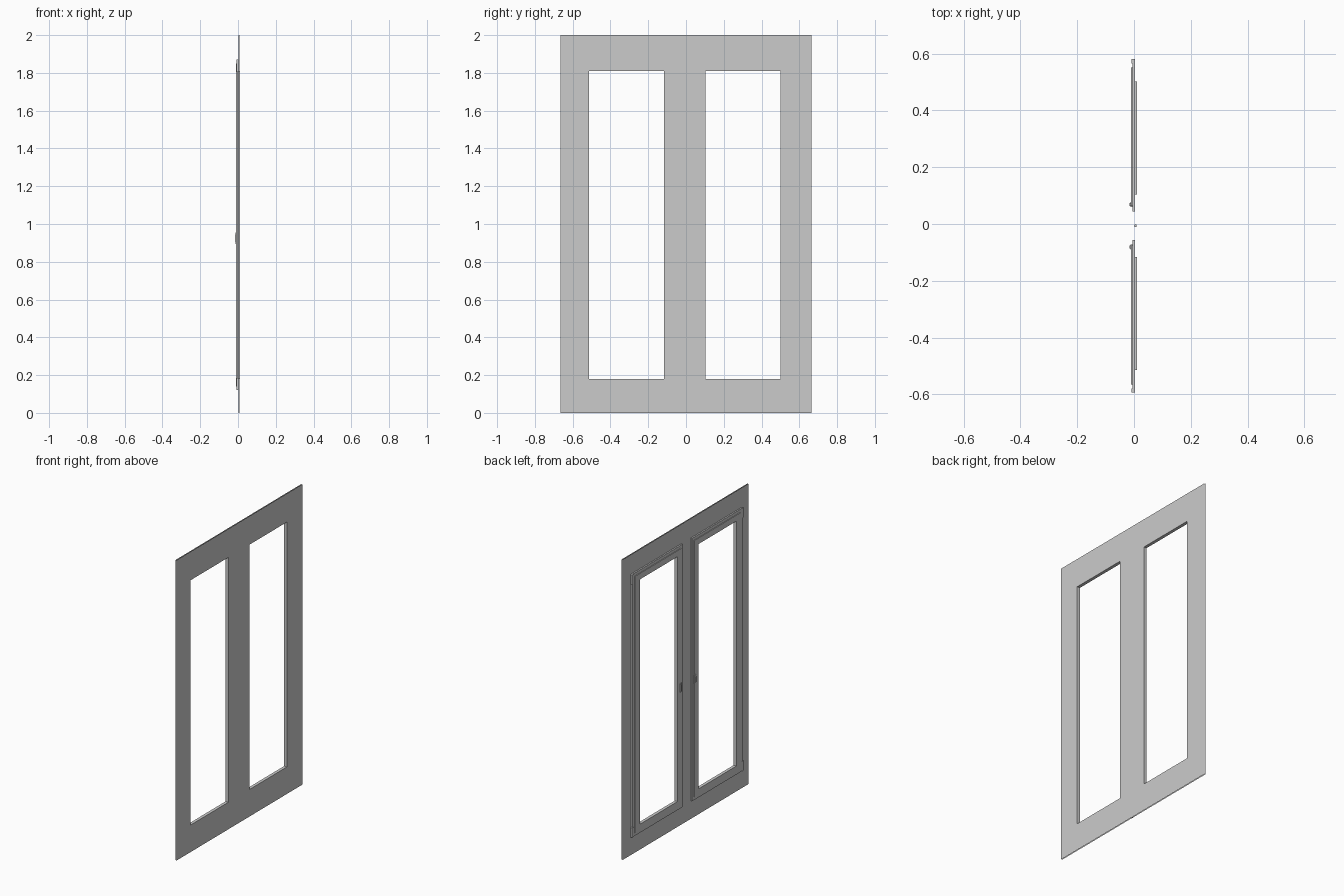
import bpy, bmesh

cube = bpy.data.objects.get("Cube")
if cube:
    bpy.data.objects.remove(cube, do_unlink=True)

# Single plain grey paint
grey = bpy.data.materials.new("plain_grey")
grey.use_nodes = True
COLOUR = (0.6, 0.6, 0.6, 1.0)
grey.diffuse_color = COLOUR
grey.node_tree.nodes["Principled BSDF"].inputs["Base Color"].default_value = COLOUR

X_FRONT, X_BACK = 0.0105, 0.0035    # panel skins
X_STEP, X_LEAF = -0.006, -0.0105    # leaf flange and raised leaf face
CENTRE = -0.0065                    # y of the seam between the leaves
HOLE_Z = (0.18, 1.81)


def finish(name, bm):
    bmesh.ops.recalc_face_normals(bm, faces=bm.faces)
    mesh = bpy.data.meshes.new(name)
    bm.to_mesh(mesh)
    bm.free()
    mesh.materials.append(grey)
    ob = bpy.data.objects.new(name, mesh)
    bpy.context.collection.objects.link(ob)
    return ob


def box(name, xs, ys, zs):
    bm = bmesh.new()
    bmesh.ops.create_cube(bm, size=1)
    for v in bm.verts:
        v.co = [sum(r) / 2 + c * abs(r[1] - r[0]) for c, r in zip(v.co, (xs, ys, zs))]
    return finish(name, bm)


def ring(name, xs, ys, zs, hole_y, hole_z, rim=True):
    """Rectangular frame in the yz plane; rim=False leaves the outer edge open."""
    bm = bmesh.new()

    def loop(x, y, z):
        return [bm.verts.new((x, y[i], z[j])) for i, j in ((0, 0), (1, 0), (1, 1), (0, 1))]

    out0, out1 = (loop(x, ys, zs) for x in xs)
    in0, in1 = (loop(x, hole_y, hole_z) for x in xs)
    pairs = [(out0, in0), (out1, in1), (in0, in1)]
    if rim:
        pairs.append((out0, out1))
    for a, b in pairs:
        for i in range(4):
            j = (i + 1) % 4
            bm.faces.new((a[i], a[j], b[j], b[i]))
    return finish(name, bm)


def span(side, a, b):
    """Distances from the seam to a sorted y range."""
    return tuple(sorted((CENTRE + side * a, CENTRE + side * b)))


for label, side, edge in (("back", 1, 0.665), ("front", -1, -0.665)):
    hole = span(side, 0.11, 0.508)
    # Thin wall panel half with its opening
    ring(label + "_panel", (X_BACK, X_FRONT), tuple(sorted((CENTRE, edge))), (0, 2),
         hole, HOLE_Z, rim=False)
    # Door leaf: flange and raised face
    ring(label + "_leaf_flange", (X_STEP, X_BACK), span(side, 0.05, 0.578), (0.12, 1.87),
         hole, HOLE_Z)
    ring(label + "_leaf_face", (X_LEAF, X_STEP), span(side, 0.07, 0.558), (0.14, 1.85),
         hole, HOLE_Z)
    # Hinges on the outer edge
    for place, zs in (("lower", (0.12, 0.185)), ("upper", (1.805, 1.87))):
        box(f"{label}_{place}_hinge", (-0.009, X_BACK), span(side, 0.572, 0.587), zs)
    # Handle: back plate and grip
    box(label + "_handle_plate", (-0.0125, X_STEP), span(side, 0.066, 0.084), (0.895, 0.955))
    box(label + "_handle_grip", (-0.0155, -0.0125), span(side, 0.070, 0.080), (0.905, 0.945))

# Seam strip between the two halves
box("seam_strip", (0.0025, 0.009), (CENTRE - 0.004, CENTRE + 0.004), (0, 2))
